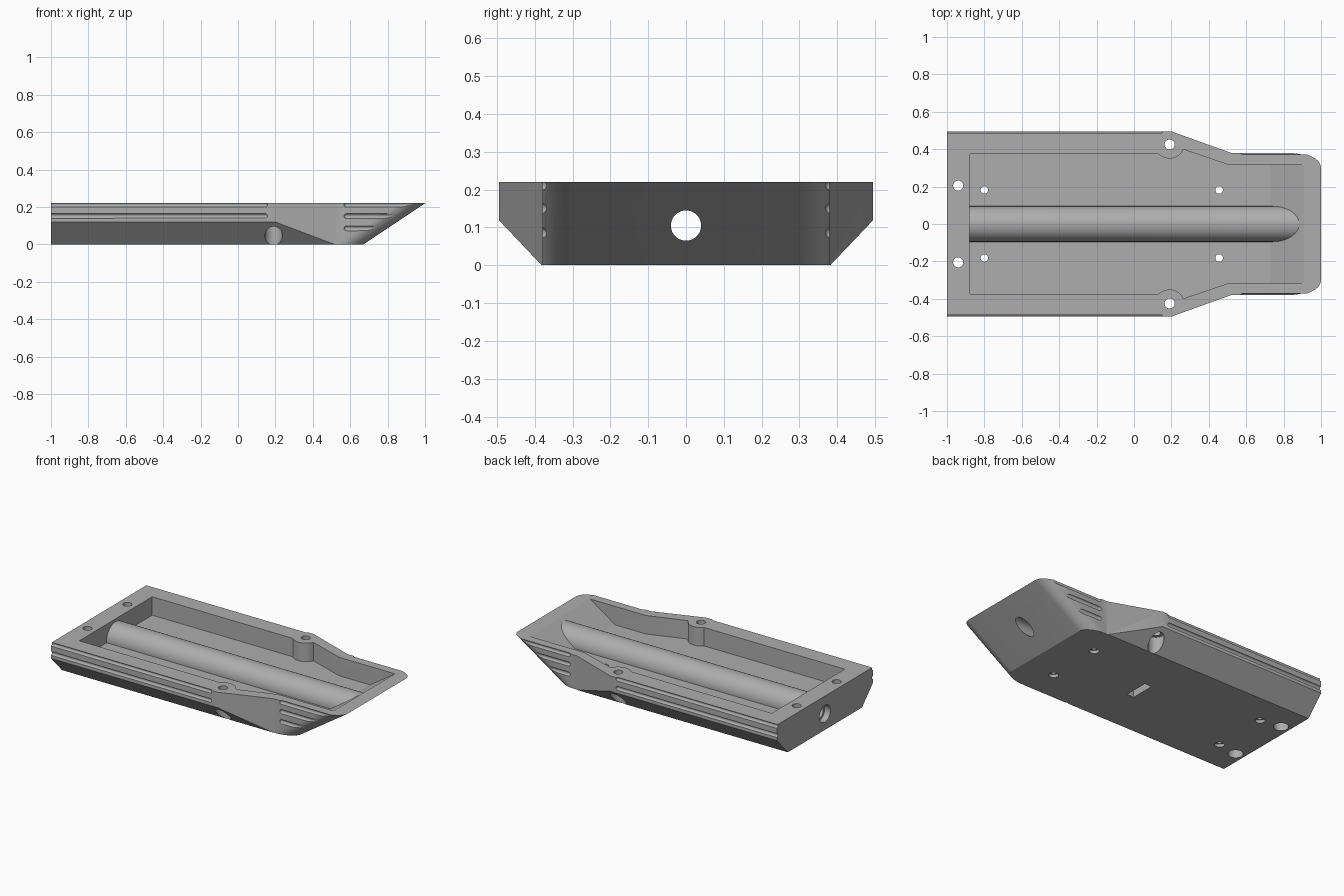
import bpy, bmesh
from math import sin, cos, radians, pi
from mathutils import Matrix, Vector

if "Cube" in bpy.data.objects:
    bpy.data.objects.remove(bpy.data.objects["Cube"])

grey = bpy.data.materials.new("mid_grey")
grey.use_nodes = True
colour = (0.42, 0.42, 0.42, 1)
grey.diffuse_color = colour
grey.node_tree.nodes["Principled BSDF"].inputs["Base Color"].default_value = colour

H = 0.22          # total height
RAKE = 1.5        # forward lean of the nose per unit of height


def finish(bm, name):
    bmesh.ops.recalc_face_normals(bm, faces=bm.faces)
    mesh = bpy.data.meshes.new(name)
    bm.to_mesh(mesh)
    bm.free()
    ob = bpy.data.objects.new(name, mesh)
    bpy.context.collection.objects.link(ob)
    mesh.materials.append(grey)
    return ob


def loft(name, lower, upper):
    """Closed solid between two matching rings of points."""
    bm = bmesh.new()
    a = [bm.verts.new(p) for p in lower]
    b = [bm.verts.new(p) for p in upper]
    n = len(a)
    bm.faces.new(a)
    bm.faces.new(b)
    for i in range(n):
        j = (i + 1) % n
        bm.faces.new((a[i], a[j], b[j], b[i]))
    return finish(bm, name)


def raked(name, half, z0, z1, lean_from):
    """Mirror a half outline in y and lean its nose points forward."""
    ring = half + [(x, -y) for x, y in reversed(half)]

    def level(z):
        return [(x + RAKE * z if x > lean_from else x, y, z) for x, y in ring]
    return loft(name, level(z0), level(z1))


def rod(name, start, end, r, n=48):
    start, end = Vector(start), Vector(end)
    d = end - start
    bm = bmesh.new()
    m = Matrix.Translation((start + end) / 2) @ d.to_track_quat('Z', 'Y').to_matrix().to_4x4()
    bmesh.ops.create_cone(bm, cap_ends=True, segments=n, radius1=r, radius2=r,
                          depth=d.length, matrix=m)
    return finish(bm, name)


def capsule(name, x0, x1, y, z, r):
    """Round-ended groove cutter running along x."""
    bm = bmesh.new()
    bmesh.ops.create_uvsphere(bm, u_segments=20, v_segments=10, radius=r,
                              matrix=Matrix.Rotation(pi / 2, 4, 'Y'))
    for v in bm.verts:
        v.co += Vector((x1 if v.co.x > r * 0.01 else x0, y, z))
    return finish(bm, name)


def box(name, centre, size):
    bm = bmesh.new()
    bmesh.ops.create_cube(bm, size=1, matrix=Matrix.Translation(centre) @ Matrix.Diagonal((*size, 1)))
    return finish(bm, name)


def cut(target, cutter):
    mod = target.modifiers.new("cut", 'BOOLEAN')
    mod.operation = 'DIFFERENCE'
    mod.solver = 'EXACT'
    mod.object = cutter
    bpy.context.view_layer.objects.active = target
    bpy.ops.object.modifier_apply(modifier=mod.name)
    bpy.data.objects.remove(cutter)


# Tray body: tapered plan with a rounded, raked nose
corner = [(0.53 + 0.14 * sin(t), 0.30 + 0.08 * cos(t))
          for t in (radians(a) for a in range(0, 91, 9))]
body = raked("tray_body", [(-1, 0.495), (0.2, 0.495), (0.52, 0.38)] + corner, 0, H, 0.525)

# Lower side chamfers
for s in (1, -1):
    section = [(0.334, -0.05), (0.543, 0.17), (0.8, 0.17), (0.8, -0.05)]
    cut(body, loft("chamfer_cutter", [(-1.2, s * y, z) for y, z in section],
                   [(0.535, s * y, z) for y, z in section]))

# Pocket, leaving the screw bosses and the half-round tube cover standing
boss = [(0.19 + 0.08 * cos(t), 0.43 + 0.08 * sin(t))
        for t in (radians(-136.6 + 113.6 * i / 12) for i in range(13))]
FLOOR = 0.1
pocket = raked("pocket_cutter", [(-0.88, 0.375)] + boss + [(0.51, 0.315), (0.58, 0.315)],
               FLOOR, H + 0.03, 0.55)
cut(pocket, rod("tube_cover", (-1.2, 0, 0.107), (1.2, 0, 0.107), 0.095, 64))
cut(body, pocket)

# Lengthwise bore with rear counterbore, and the slot below it
cut(body, rod("bore", (-1.2, 0, 0.105), (1.2, 0, 0.105), 0.04))
cut(body, rod("rear_counterbore", (-1.2, 0, 0.105), (-0.96, 0, 0.105), 0.055))
cut(body, box("bottom_slot", (-0.04, 0, 0.04), (0.05, 0.16, 0.13)))

# Vertical screw holes: x, y, radius, counterbore radius, counterbore depth
holes = [(-0.94, 0.205, 0.027, 0.045, 0.06), (0.19, 0.425, 0.027, 0.047, 0.11),
         (-0.8, 0.182, 0.02, 0.029, 0.02), (0.455, 0.182, 0.02, 0.029, 0.02)]
for s in (1, -1):
    for x, y, r, big, depth in holes:
        cut(body, rod("screw_hole", (x, s * y, -0.1), (x, s * y, 0.3), r, 32))
        cut(body, rod("counterbore", (x, s * y, -0.1), (x, s * y, depth), big, 32))

# Side grooves and nose grip grooves
for s in (1, -1):
    for z in (0.212, 0.152):
        cut(body, capsule("side_groove", -1.2, 0.145, s * 0.495, z, 0.0125))
    for z in (0.212, 0.151, 0.086):
        cut(body, capsule("grip_groove", 0.58, 1.2, s * 0.382, z, 0.0135))

bpy.ops.object.select_all(action='DESELECT')
body.select_set(True)
bpy.context.view_layer.objects.active = body
bpy.ops.object.shade_smooth_by_angle(angle=radians(25))
